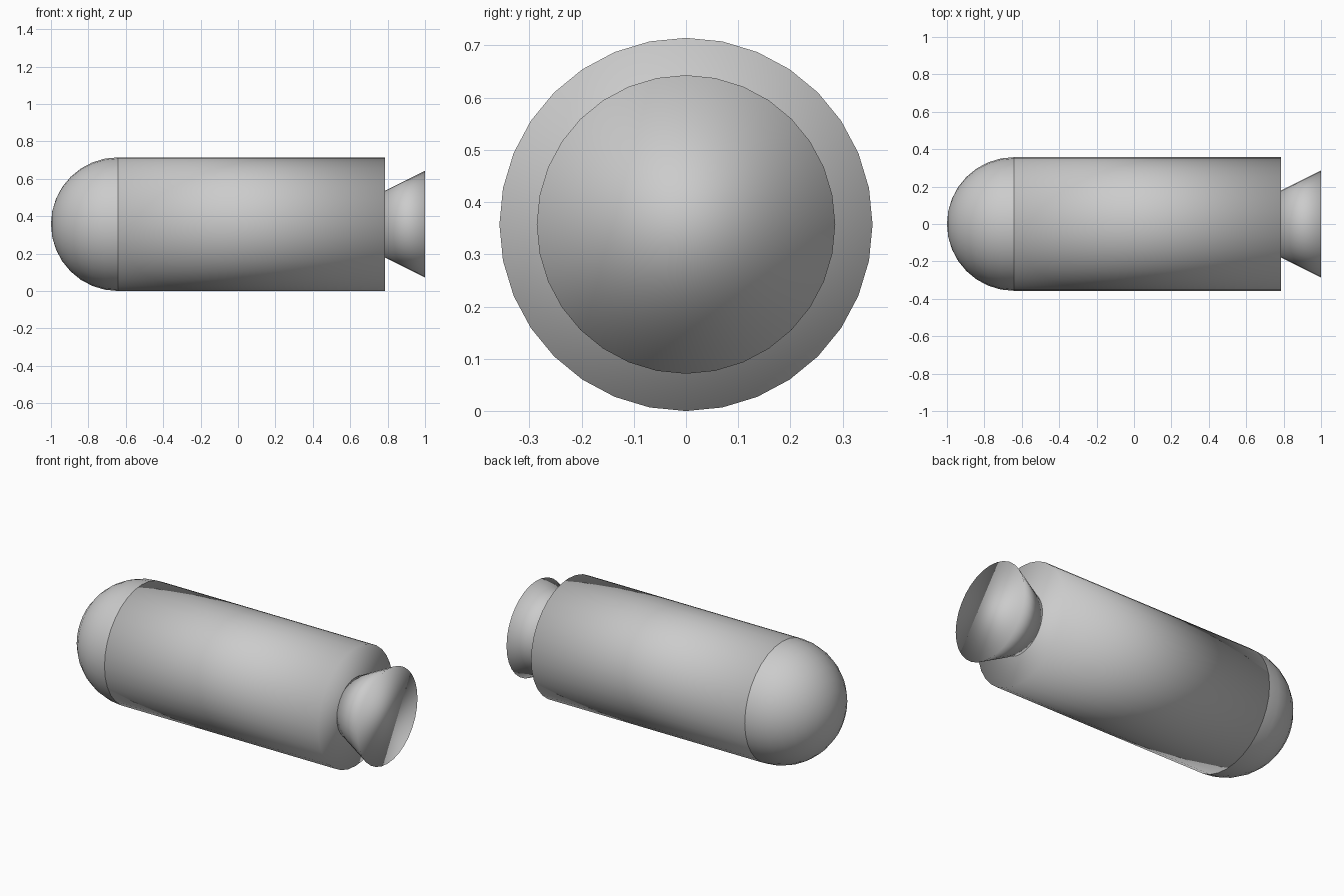
import bpy, bmesh
from math import pi
from mathutils import Matrix

if "Cube" in bpy.data.objects:
    bpy.data.objects.remove(bpy.data.objects["Cube"])

R = 1 / 2.8          # body radius
SIDES = 32
ALONG_X = Matrix.Rotation(pi / 2, 4, 'Y')   # turns local +z into +x


def finish(name, bm):
    bmesh.ops.recalc_face_normals(bm, faces=bm.faces)
    for f in bm.faces:
        f.smooth = True
    mesh = bpy.data.meshes.new(name)
    bm.to_mesh(mesh)
    bm.free()
    obj = bpy.data.objects.new(name, mesh)
    bpy.context.collection.objects.link(obj)
    return obj


def tube(name, x0, x1, r0, r1):
    """Capped cylinder or cone lying along x."""
    bm = bmesh.new()
    place = Matrix.Translation(((x0 + x1) / 2, 0, R)) @ ALONG_X
    bmesh.ops.create_cone(bm, cap_ends=True, segments=SIDES, radius1=r0,
                          radius2=r1, depth=x1 - x0, matrix=place)
    return finish(name, bm)


# main body and flared exhaust nozzle
nose_x = -1 + R
tail_x = nose_x + 4 * R
tube("body", nose_x, tail_x, R, R)
tube("nozzle", tail_x, 1.0, 0.5 * R, 0.8 * R)

# rounded nose: front half of a sphere
bm = bmesh.new()
bmesh.ops.create_uvsphere(bm, u_segments=SIDES, v_segments=16, radius=R,
                          matrix=Matrix.Translation((nose_x, 0, R)) @ ALONG_X)
back = [v for v in bm.verts if v.co.x > nose_x + 0.001]
bmesh.ops.delete(bm, geom=back, context='VERTS')
nose = finish("nose", bm)
# keep the open shell facing outwards
if sum(p.normal.x for p in nose.data.polygons) > 0:
    nose.data.flip_normals()
